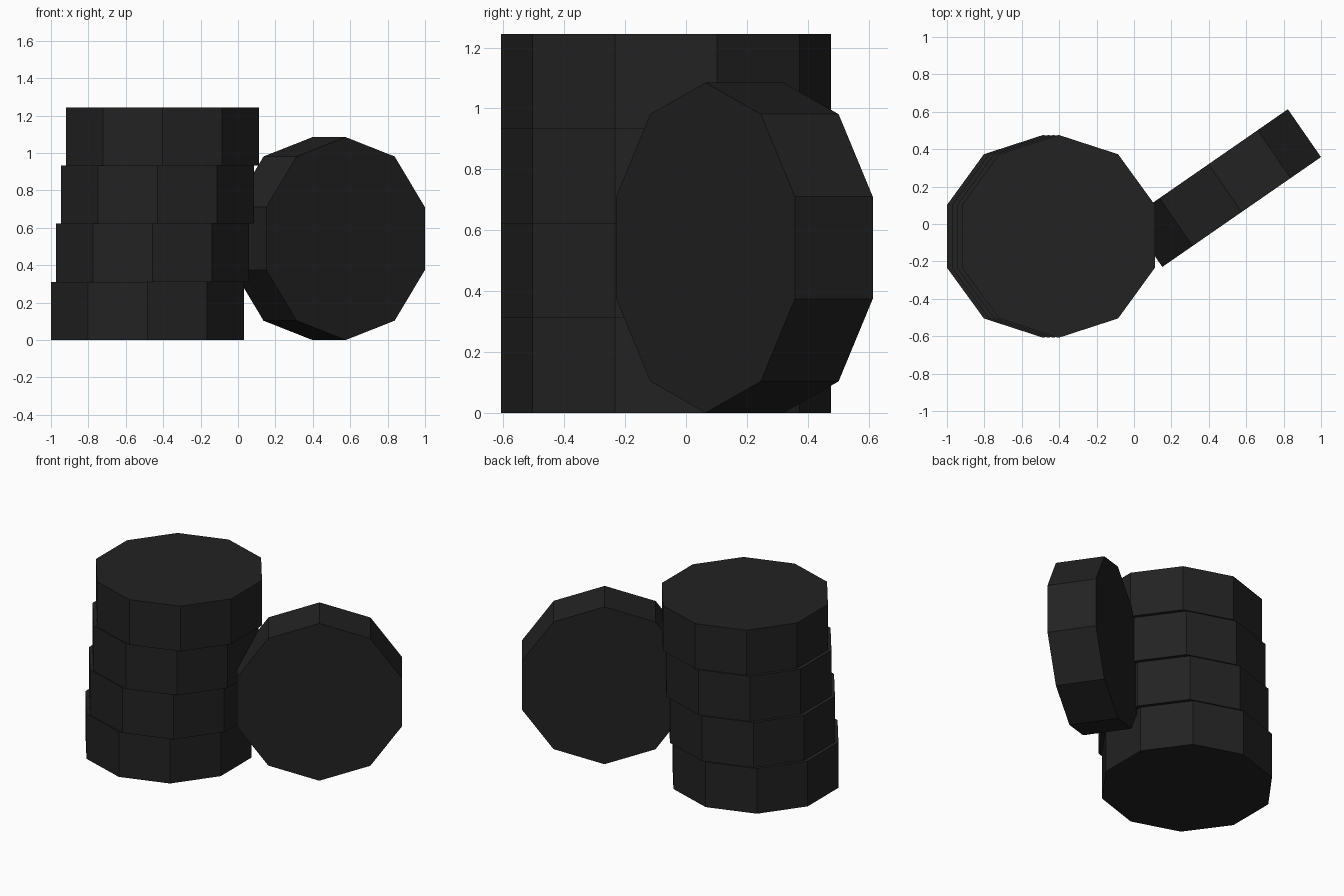
import bpy, bmesh
from math import radians
from mathutils import Matrix

if "Cube" in bpy.data.objects:
    bpy.data.objects.remove(bpy.data.objects["Cube"])

RADIUS, THICK, SIDES = 0.5425, 0.311, 10

rubber = bpy.data.materials.new("black_rubber")
rubber.diffuse_color = (0.016, 0.016, 0.016, 1)
rubber.use_nodes = True
rubber.node_tree.nodes["Principled BSDF"].inputs["Base Color"].default_value = rubber.diffuse_color


def tyre(name, location, rotation=Matrix.Identity(4)):
    """Solid ten-sided tyre centred on location."""
    bm = bmesh.new()
    bmesh.ops.create_cone(bm, cap_ends=True, segments=SIDES,
                          radius1=RADIUS, radius2=RADIUS, depth=THICK)
    bm.transform(Matrix.Translation(location) @ rotation)
    mesh = bpy.data.meshes.new(name)
    bm.to_mesh(mesh)
    bm.free()
    mesh.materials.append(rubber)
    obj = bpy.data.objects.new(name, mesh)
    bpy.context.collection.objects.link(obj)


# Leaning stack of four flat tyres, each shifted slightly to the right
for i in range(4):
    tyre(f"stacked_tyre_{i + 1}", (-0.484 + 0.0267 * i, -0.066, THICK * (i + 0.5)))

# Tyre standing upright beside the stack
upright = Matrix.Rotation(radians(34.7), 4, 'Z') @ Matrix.Rotation(radians(90), 4, 'X')
tyre("standing_tyre", (0.487, 0.192, RADIUS), upright)
